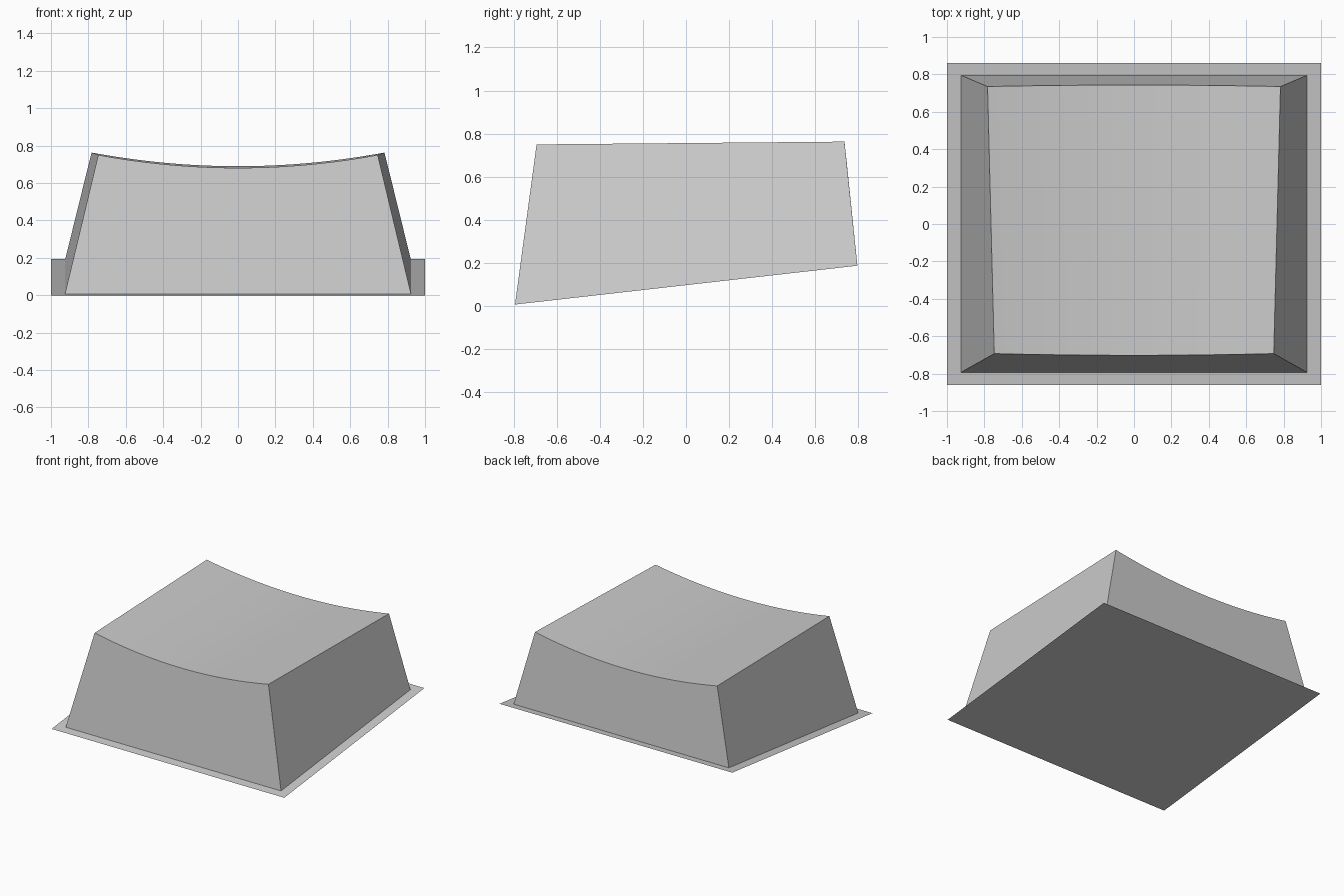
import bpy
import bmesh

cube = bpy.data.objects.get("Cube")
if cube:
    bpy.data.objects.remove(cube)

# One plain grey material
grey = bpy.data.materials.new("light grey")
grey.use_nodes = True
colour = (0.6, 0.6, 0.6, 1)
grey.diffuse_color = colour
grey.node_tree.nodes["Principled BSDF"].inputs["Base Color"].default_value = colour

SLOPE = 0.195 / 1.72      # tilt of the base sheet


def ground(y):
    return (y + 0.86) * SLOPE


def finish(bm, name):
    bmesh.ops.recalc_face_normals(bm, faces=bm.faces)
    mesh = bpy.data.meshes.new(name)
    bm.to_mesh(mesh)
    bm.free()
    mesh.materials.append(grey)
    obj = bpy.data.objects.new(name, mesh)
    bpy.context.collection.objects.link(obj)
    return obj


# Thin tilted sheet under the cap
bm = bmesh.new()
bm.faces.new([bm.verts.new((x, y, ground(y)))
              for x, y in ((-1, -0.86), (1, -0.86), (1, 0.86), (-1, 0.86))])
base = finish(bm, "base_sheet")
if base.data.polygons[0].normal.z < 0:
    base.data.flip_normals()

# Tapered cap: rows run front bottom, front top, back top, back bottom
# row = (half width, y at the corners, z at the corners, dip, y shift in the middle)
rows = [
    (0.925, -0.793, ground(-0.793), 0, 0),
    (0.747, -0.693, 0.75, 0.069, -0.009),
    (0.783, 0.735, 0.763, 0.073, 0.008),
    (0.925, 0.795, ground(0.795), 0, 0),
]
COLUMNS = 32
bm = bmesh.new()
grid = []
for half, y, z, dip, shift in rows:
    line = []
    for i in range(COLUMNS + 1):
        t = 2 * i / COLUMNS - 1
        bow = 1 - t * t
        line.append(bm.verts.new((half * t, y + shift * bow, z - dip * bow)))
    grid.append(line)

# Front, dished top and back
for a, b in zip(grid, grid[1:]):
    for i in range(COLUMNS):
        bm.faces.new((a[i], a[i + 1], b[i + 1], b[i]))

# Left and right sides, then the underside
for end in (0, COLUMNS):
    bm.faces.new([line[end] for line in grid])
bm.faces.new(grid[0] + grid[3][::-1])
cap = finish(bm, "cap")

# Smooth dish with crisp outer edges
bpy.ops.object.select_all(action='DESELECT')
cap.select_set(True)
bpy.context.view_layer.objects.active = cap
bpy.ops.object.shade_smooth_by_angle(angle=0.5)
